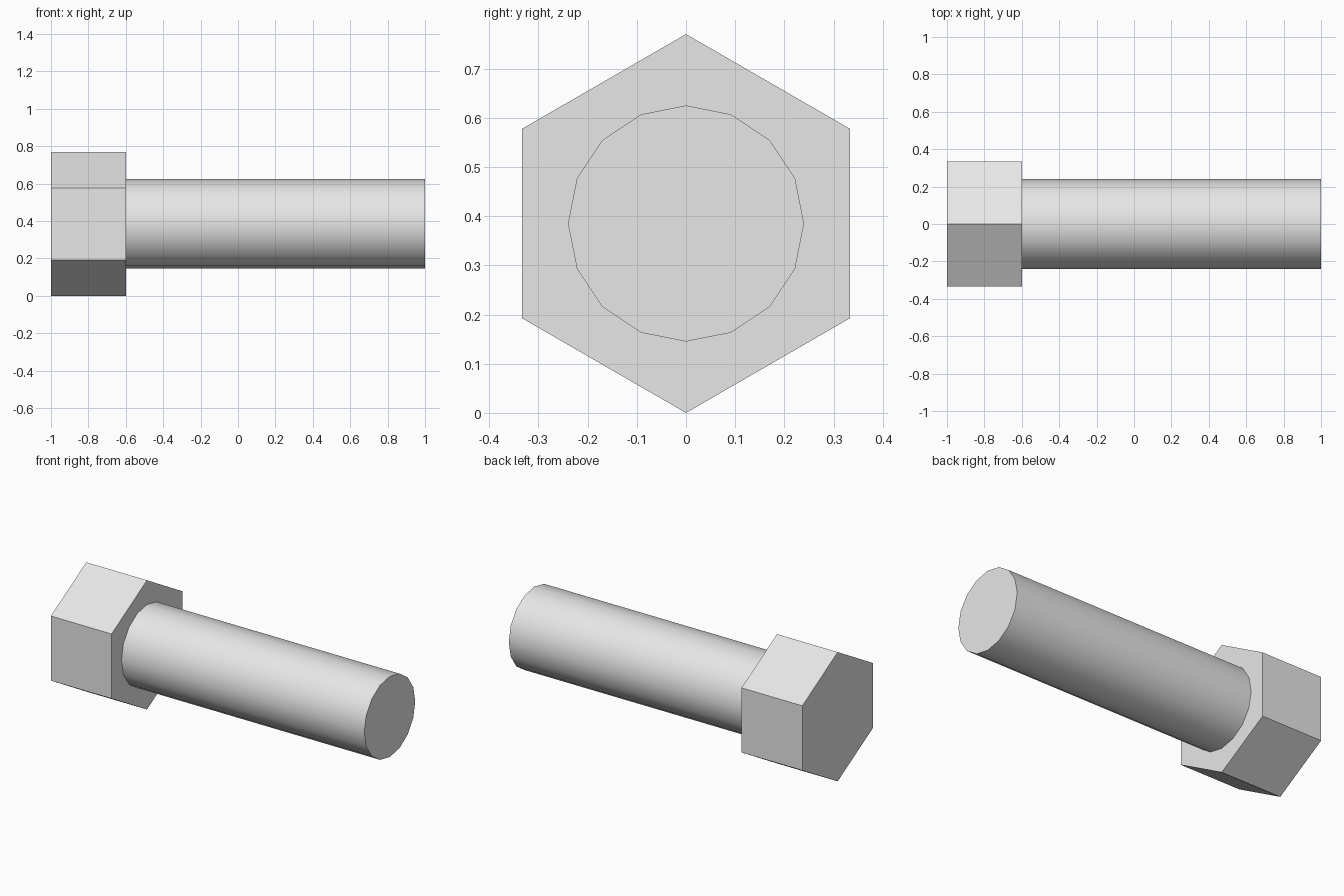
import bpy
import bmesh
from math import sin, cos, tau, radians

cube = bpy.data.objects.get("Cube")
if cube:
    bpy.data.objects.remove(cube, do_unlink=True)

AXIS_HEIGHT = 0.385   # height of the bolt's centre line

# Bare metal
steel = bpy.data.materials.new("light grey steel")
steel.use_nodes = True
colour = (0.8, 0.8, 0.8, 1)
steel.diffuse_color = colour
steel.node_tree.nodes["Principled BSDF"].inputs["Base Color"].default_value = colour


def prism(name, sides, radius, x_start, x_end):
    """Closed prism along x, with a corner pointing straight up."""
    bm = bmesh.new()
    ring = [bm.verts.new((x_start, radius * sin(tau * i / sides), radius * cos(tau * i / sides)))
            for i in range(sides)]
    cap = bm.faces.new(ring)
    extruded = bmesh.ops.extrude_face_region(bm, geom=[cap], use_keep_orig=True)
    moved = [v for v in extruded["geom"] if isinstance(v, bmesh.types.BMVert)]
    bmesh.ops.translate(bm, verts=moved, vec=(x_end - x_start, 0, 0))
    bmesh.ops.recalc_face_normals(bm, faces=bm.faces)
    mesh = bpy.data.meshes.new(name)
    bm.to_mesh(mesh)
    bm.free()
    mesh.materials.append(steel)
    obj = bpy.data.objects.new(name, mesh)
    obj.location.z = AXIS_HEIGHT
    bpy.context.collection.objects.link(obj)
    return obj


# Hexagonal head and round shank
head = prism("hex_head", 6, AXIS_HEIGHT, -1, -0.6)
shank = prism("shank", 16, 0.24, -0.6, 1)

# Smooth round side, sharp end rims
bpy.ops.object.select_all(action='DESELECT')
shank.select_set(True)
bpy.context.view_layer.objects.active = shank
bpy.ops.object.shade_smooth_by_angle(angle=radians(30))
